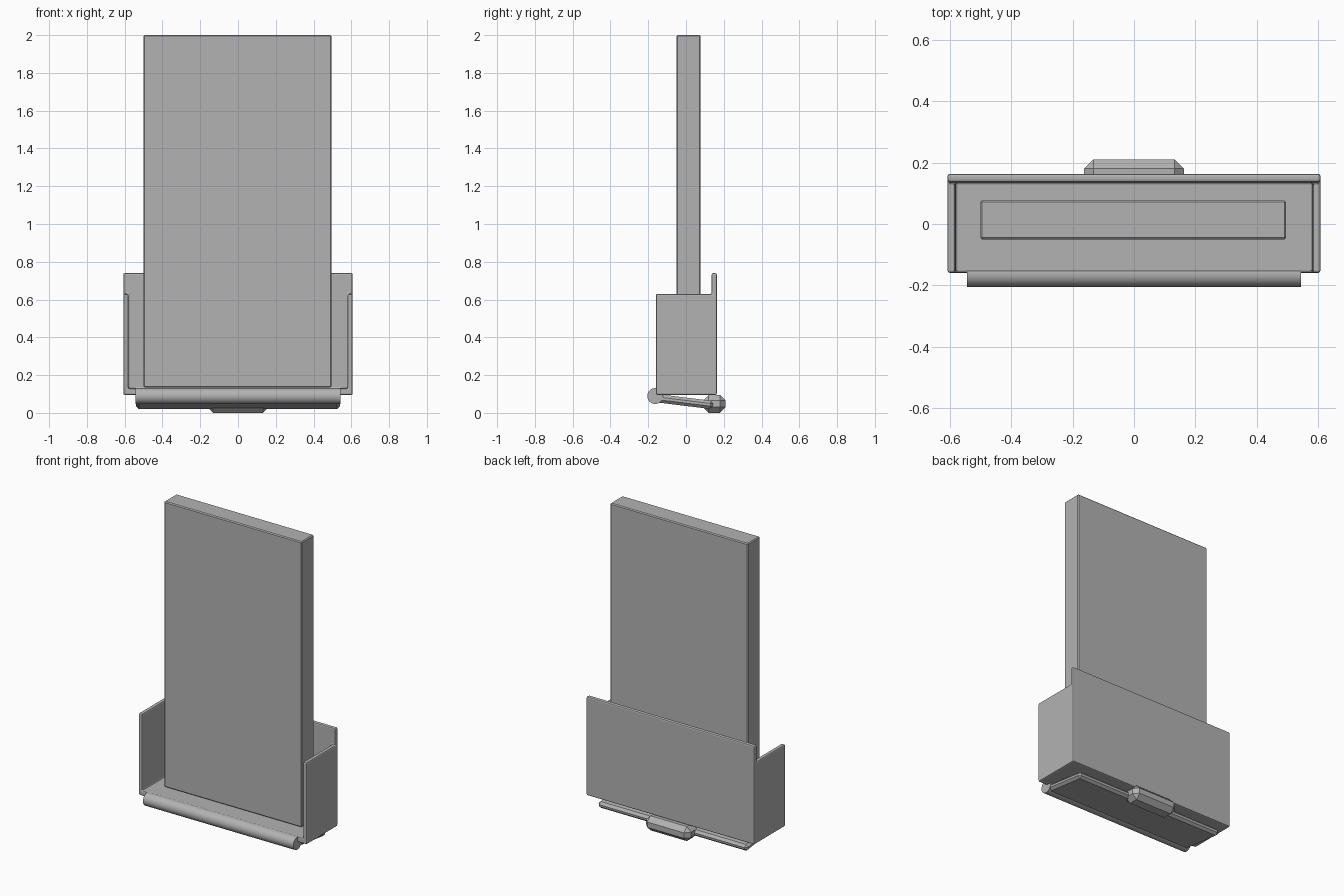
import bpy, math

if "Cube" in bpy.data.objects:
    bpy.data.objects.remove(bpy.data.objects["Cube"])

grey = bpy.data.materials.new("plain grey")
grey.diffuse_color = (0.45, 0.45, 0.45, 1)
grey.use_nodes = True
grey.node_tree.nodes["Principled BSDF"].inputs["Base Color"].default_value = grey.diffuse_color


def box(name, x, y, z, bevel=0.0, segments=1):
    """Box from (min, max) ranges, with an optional edge bevel."""
    centre = [(a + b) / 2 for a, b in (x, y, z)]
    bpy.ops.mesh.primitive_cube_add(size=1, location=centre)
    ob = bpy.context.object
    ob.name = name
    ob.scale = [b - a for a, b in (x, y, z)]
    bpy.ops.object.transform_apply(location=False, rotation=False, scale=True)
    ob.data.materials.append(grey)
    if bevel:
        add_bevel(ob, bevel, segments)
    return ob


def add_bevel(ob, width, segments=1):
    mod = ob.modifiers.new("edge bevel", 'BEVEL')
    mod.width = width
    mod.segments = segments
    mod.limit_method = 'ANGLE'


def cut(ob, cutter):
    mod = ob.modifiers.new("cut", 'BOOLEAN')
    mod.operation = 'DIFFERENCE'
    mod.solver = 'EXACT'
    mod.object = cutter
    bpy.context.view_layer.objects.active = ob
    bpy.ops.object.modifier_apply(modifier=mod.name)
    bpy.data.objects.remove(cutter)


# Upright board standing on the tray floor
box("board", (-0.5, 0.495), (-0.05, 0.077), (0.135, 2.0), 0.006)

# Tray: floor, two lower side walls and a taller back, open at the front
tray = box("tray", (-0.607, 0.607), (-0.159, 0.163), (0.095, 0.74))
cut(tray, box("inner_cutter", (-0.581, 0.581), (-1, 0.136), (0.13, 1)))
cut(tray, box("side_top_cutter", (-1, 1), (-1, 0.136), (0.63, 1)))
add_bevel(tray, 0.008, 2)

# Hinge roller along the front lower edge
bpy.ops.mesh.primitive_cylinder_add(
    vertices=32, radius=0.042, depth=1.086,
    location=(0, -0.163, 0.089), rotation=(0, math.pi / 2, 0))
roller = bpy.context.object
roller.name = "hinge_roller"
roller.data.materials.append(grey)
bpy.ops.object.shade_smooth_by_angle(angle=math.radians(40))

# Tilted flap under the tray
flap = box("flap", (-0.54, 0.54), (-0.165, 0.145), (0.038, 0.082), 0.015)
flap.rotation_euler.x = -math.radians(7)

# Chamfered latch handle at the back of the flap
box("latch_handle", (-0.162, 0.162), (0.09, 0.21), (0.0, 0.095), 0.03)
